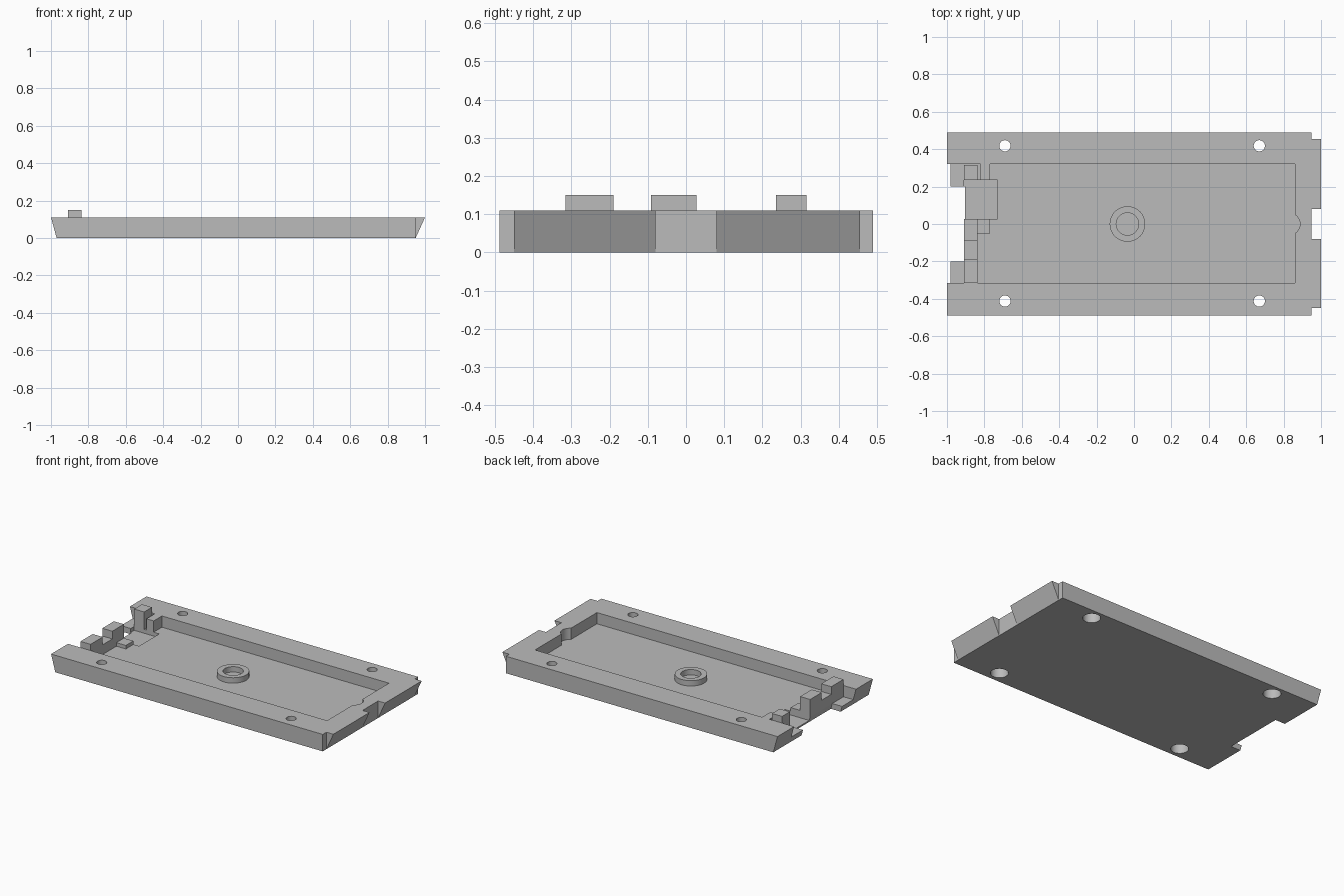
import bpy, bmesh, math

cube = bpy.data.objects.get("Cube")
if cube:
    bpy.data.objects.remove(cube, do_unlink=True)

grey = bpy.data.materials.new("plain grey")
grey.use_nodes = True
colour = (0.5, 0.5, 0.5, 1)
grey.diffuse_color = colour
grey.node_tree.nodes["Principled BSDF"].inputs["Base Color"].default_value = colour

TOP, FLOOR = 0.11, 0.037
FRONT, BACK = -0.315, 0.32     # inner faces of the long rims


def prism(name, profile, y0, y1):
    """Extrude an x-z outline along y."""
    bm = bmesh.new()
    face = bm.faces.new([bm.verts.new((x, y0, z)) for x, z in profile])
    ext = bmesh.ops.extrude_face_region(bm, geom=[face])["geom"]
    verts = [v for v in ext if isinstance(v, bmesh.types.BMVert)]
    bmesh.ops.translate(bm, verts=verts, vec=(0, y1 - y0, 0))
    bmesh.ops.recalc_face_normals(bm, faces=bm.faces)
    return finish(name, bm)


def box(name, x0, x1, y0, y1, z0, z1):
    return prism(name, [(x0, z0), (x1, z0), (x1, z1), (x0, z1)], y0, y1)


def cylinder(name, x, y, r, z0, z1):
    bm = bmesh.new()
    bmesh.ops.create_cone(bm, cap_ends=True, segments=48, radius1=r, radius2=r, depth=z1 - z0)
    bmesh.ops.translate(bm, verts=bm.verts, vec=(x, y, (z0 + z1) / 2))
    return finish(name, bm)


def finish(name, bm):
    mesh = bpy.data.meshes.new(name)
    bm.to_mesh(mesh)
    bm.free()
    mesh.materials.append(grey)
    obj = bpy.data.objects.new(name, mesh)
    bpy.context.collection.objects.link(obj)
    return obj


def select(obj):
    bpy.ops.object.select_all(action="DESELECT")
    obj.select_set(True)
    bpy.context.view_layer.objects.active = obj


def cut(obj, cutter):
    mod = obj.modifiers.new("cut", "BOOLEAN")
    mod.operation = "DIFFERENCE"
    mod.solver = "EXACT"
    mod.object = cutter
    select(obj)
    bpy.ops.object.modifier_apply(modifier=mod.name)
    bpy.data.objects.remove(cutter, do_unlink=True)


def smooth(obj):
    select(obj)
    bpy.ops.object.shade_smooth_by_angle(angle=math.radians(30))


# Tray body with a leaning end, and the pocket open at that end
tray = prism("tray", [(-0.97, 0), (0.95, 0), (0.95, TOP), (-1, TOP)], -0.488, 0.49)
cut(tray, box("pocket", -1.2, 0.86, FRONT, BACK, FLOOR, 0.3))
cut(tray, cylinder("finger_groove", 0.83, 0, 0.058, FLOOR, 0.3))
cut(tray, box("latch_recess", -1.2, -0.73, 0.027, 0.2, 0.012, 0.3))
cut(tray, box("latch_recess_side", -0.91, -0.73, 0.19, 0.235, 0.012, 0.3))
cut(tray, prism("end_notch", [(-1.2, -0.1), (-0.873, -0.1), (-0.927, 0.1), (-1.2, 0.1)], -0.2, 0.2))

# Counterbored screw holes
for x in (-0.69, 0.67):
    for y in (-0.412, 0.418):
        cut(tray, cylinder("hole", x, y, 0.03, -0.1, 0.2))
        cut(tray, cylinder("counterbore", x, y, 0.052, -0.1, 0.08))
smooth(tray)

# Tapered lips on the other end
for name, y0, y1 in (("front_lip", -0.45, -0.08), ("back_lip", 0.08, 0.455)):
    prism(name, [(0.95, 0), (1, TOP), (0.95, TOP)], y0, y1)

# Round boss on the pocket floor
boss = cylinder("boss_ring", -0.035, 0, 0.095, FLOOR, 0.072)
cut(boss, cylinder("boss_bore", -0.035, 0, 0.06, 0, 0.2))
smooth(boss)

# Row of latch posts at the open end
for name, y0, y1, z1 in (
    ("front_post", FRONT, -0.19, 0.15),
    ("post_bridge", -0.19, -0.092, 0.1),
    ("middle_post", -0.092, 0.027, 0.15),
    ("back_post", 0.235, 0.315, 0.15),
):
    box(name, -0.91, -0.838, y0, y1, FLOOR, z1)

# Inner stops beside the latch recess
box("back_stop", -0.822, -0.77, 0.235, BACK, FLOOR, TOP)
box("middle_stop", -0.838, -0.77, -0.05, 0.027, FLOOR, 0.06)
